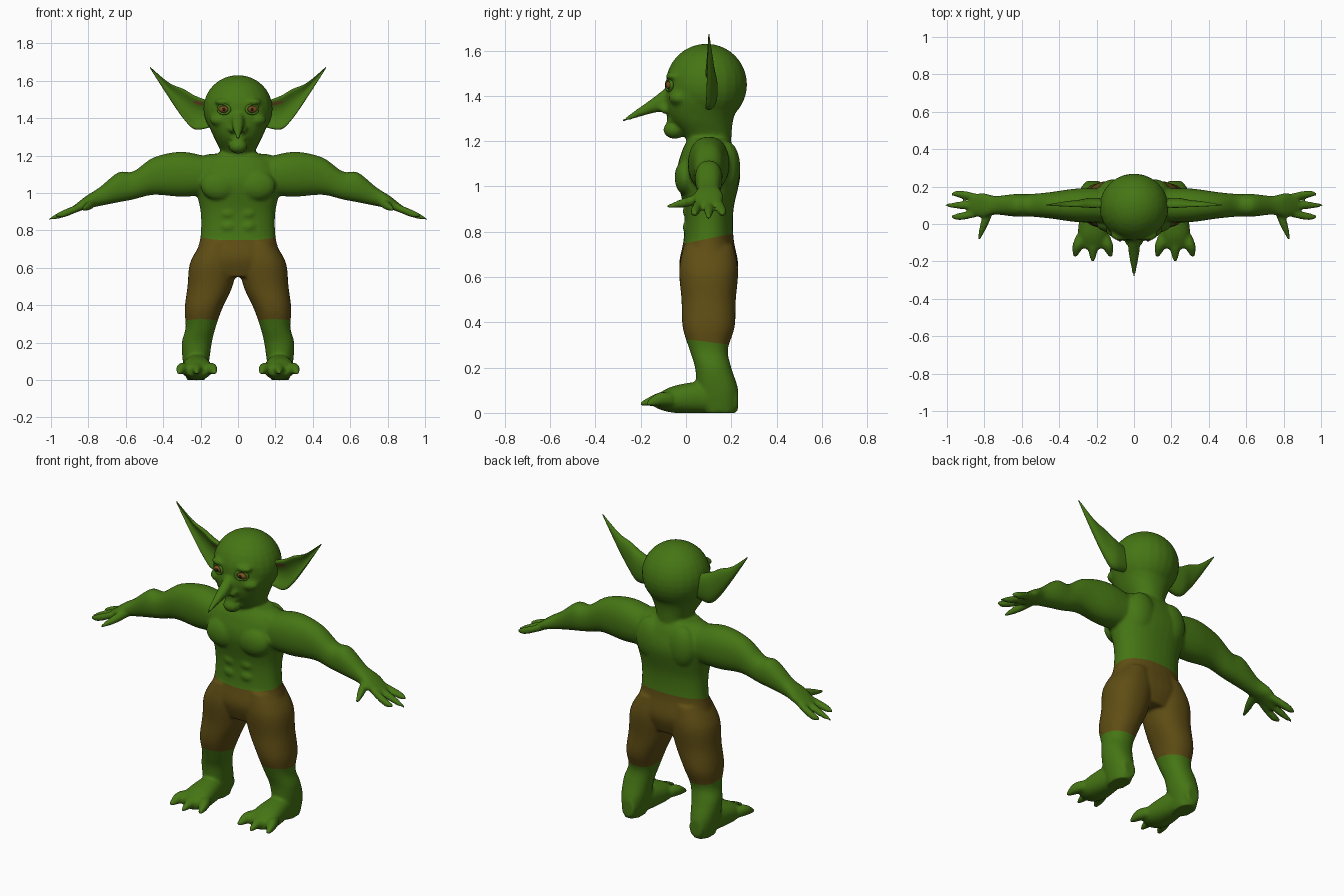
import bpy
import bmesh
import math
from mathutils import Matrix, Vector

if "Cube" in bpy.data.objects:
    bpy.data.objects.remove(bpy.data.objects["Cube"])

MID = .1  # depth of the body's centre line
X, Y, Z = range(3)


def material(name, red, green, blue):
    colour = (red, green, blue, 1)
    mat = bpy.data.materials.new(name)
    mat.use_nodes = True
    mat.diffuse_color = colour
    shader = mat.node_tree.nodes["Principled BSDF"]
    shader.inputs["Base Color"].default_value = colour
    shader.inputs["Roughness"].default_value = .8
    return mat


SKIN = material("green_skin", .06, .18, .007)
CLOTH = material("brown_cloth", .115, .075, .007)
INNER = material("inner_ear_brown", .15, .07, .015)
IRIS = material("amber_eye", .2, .08, .015)
PUPIL = material("dark_pupil", .015, .012, .005)


def spline(rows, steps=6):
    """Smooth interpolation through rows of numbers."""
    points = [Vector(row) for row in rows]
    before = [points[0]] + points[:-2]
    after = points[2:] + [points[-1]]
    result = []
    for a, b, c, d in zip(before, points, points[1:], after):
        for step in range(steps):
            t = step / steps
            result.append(b + (c - a) * t / 2 + (a - b * 2.5 + c * 2 - d / 2) * t ** 2
                          + (b * 3 - c * 3 + d - a) * t ** 3 / 2)
    return result + [points[-1]]


def loft(bm, axis, rows, side=1, segments=32, cupped=False):
    """Tube along an axis; each row holds a centre and two cross radii."""
    across, upward = [i for i in (X, Y, Z) if i != axis]
    rings = []
    for row in spline(rows):
        ring = []
        for k in range(segments):
            angle = math.tau * k / segments
            u, v = (math.copysign(abs(w) ** .9, w) for w in (math.cos(angle), math.sin(angle)))
            if cupped and u < 0:
                u *= 1 - 1.3 * u * u
            point = Vector(row[:3])
            point[across] += row[3] * u
            point[upward] += row[4] * v
            point.x *= side
            ring.append(bm.verts.new(point))
        rings.append(ring)
    for lower, upper in zip(rings, rings[1:]):
        for k in range(segments):
            bm.faces.new((lower[k - 1], lower[k], upper[k], upper[k - 1]))
    bm.faces.new(rings[0])
    bm.faces.new(rings[-1])


def claw(bm, axis, start, bend, tip, radius, side):
    """Finger or toe that narrows to a point."""
    loft(bm, axis, [(*start, radius, radius), (*bend, radius, radius), (*tip, radius / 3, radius / 3)],
         side, segments=16)


def ball(bm, centre, radii, side=1):
    place = Matrix.Translation((centre[X] * side, centre[Y], centre[Z]))
    bmesh.ops.create_uvsphere(bm, u_segments=24, v_segments=16, radius=1,
                              matrix=place @ Matrix.Diagonal((*radii, 1)))


def finish(bm, name, *materials):
    bmesh.ops.recalc_face_normals(bm, faces=bm.faces)
    mesh = bpy.data.meshes.new(name)
    bm.to_mesh(mesh)
    bm.free()
    for mat in materials:
        mesh.materials.append(mat)
    mesh.shade_smooth()
    part = bpy.data.objects.new(name, mesh)
    bpy.context.collection.objects.link(part)
    return part


bm = bmesh.new()

# Torso and hips
loft(bm, Z, [(0, MID, .55, .15, .1), (0, MID, .65, .22, .13), (0, MID, .77, .2, .11),
             (0, MID, .9, .2, .11), (0, MID, 1.05, .23, .14), (0, MID, 1.15, .21, .12),
             (0, MID, 1.21, .13, .09)])

# Cranium, jaw, neck, chin and lips
ball(bm, (0, .09, 1.45), (.185, .18, .18))
loft(bm, Z, [(0, MID, 1.15, .11, .1), (0, MID, 1.21, .09, .1), (0, .07, 1.3, .13, .14),
             (0, .08, 1.4, .17, .17), (0, .09, 1.5, .17, .16)])
ball(bm, (0, -.05, 1.25), (.05, .05, .04))
for height in (1.29, 1.31):
    ball(bm, (0, -.06, height), (.045, .025, .012))

# Long hooked nose
loft(bm, Y, [(0, -.05, 1.4, .03, .07), (0, -.14, 1.36, .03, .035), (0, -.28, 1.29, .006, .007)])

for side in (1, -1):
    # Nostril, brow and cheek
    ball(bm, (.03, -.09, 1.34), (.02, .025, .02), side)
    ball(bm, (.075, -.055, 1.487), (.05, .035, .02), side)
    ball(bm, (.09, -.03, 1.39), (.06, .045, .035), side)

    # Chest, back, shoulder slope and belly muscles
    ball(bm, (.1, 0, 1.04), (.1, .05, .08), side)
    ball(bm, (.1, .18, 1.08), (.09, .06, .12), side)
    ball(bm, (.12, MID, 1.16), (.11, .08, .05), side)
    for height in (.82, .89, .96):
        ball(bm, (.05, .02, height), (.05, .035, .035), side)

    # Arm from shoulder to palm
    loft(bm, X, [(.15, MID, 1.09, .09, .1), (.3, MID, 1.1, .09, .12), (.45, MID, 1.09, .07, .1),
                 (.56, MID, 1.04, .06, .075), (.64, MID, 1.03, .06, .08), (.74, MID, .98, .05, .05),
                 (.81, MID, .95, .065, .035), (.88, MID, .91, .05, .02)], side)

    # Leg from hip to heel
    loft(bm, Z, [(.11, MID, .74, .08, .11), (.13, MID, .63, .125, .13), (.15, MID, .5, .12, .12),
                 (.185, MID, .38, .1, .115), (.2, MID, .28, .08, .085), (.22, .12, .2, .08, .08),
                 (.225, .14, .1, .07, .09), (.225, .15, 0, .05, .07)], side)

    # Foot
    loft(bm, Y, [(.22, .23, .06, .04, .05), (.22, .1, .07, .06, .07),
                 (.22, -.05, .06, .08, .06), (.22, -.13, .05, .06, .03)], side)

    # Fingers and toes fan out around the middle one
    for fan in (-1, 0, 1):
        short = abs(fan)
        spread = MID + .06 * fan
        claw(bm, X, (.83, MID + .04 * fan, .93), (.93, spread, .89),
             (1.01 - .03 * short, spread, .86 + .02 * short), .02, side)
        claw(bm, Y, (.22 + .06 * fan, -.06, .06), (.22 + .08 * fan, -.12, .06),
             (.22 + .095 * fan, -.2 + .025 * short, .04), .03, side)
    claw(bm, Y, (.77, .08, .95), (.8, 0, .93), (.83, -.085, .91), .022, side)

# Fuse the parts into one skin
parts = finish(bm, "body_parts")
fuse = parts.modifiers.new("fuse", 'REMESH')
fuse.mode = 'VOXEL'
fuse.voxel_size = .009
soften = parts.modifiers.new("soften", 'SMOOTH')
soften.iterations = 4
fused = bpy.data.meshes.new_from_object(parts.evaluated_get(bpy.context.evaluated_depsgraph_get()))
bpy.data.objects.remove(parts)
bm = bmesh.new()
bm.from_mesh(fused)
bpy.data.meshes.remove(fused)

# Trousers: cut clean waist and hem lines, then colour between them
waist, waist_slope = .75, .2
hem, hem_slope = .325, -.12
for height, slope in ((waist, waist_slope), (hem, hem_slope)):
    bmesh.ops.bisect_plane(bm, geom=bm.verts[:] + bm.edges[:] + bm.faces[:],
                           plane_co=(0, 0, height), plane_no=(0, -slope, 1))
for face in bm.faces:
    c = face.calc_center_median()
    face.material_index = int(hem + hem_slope * c.y < c.z < waist + waist_slope * c.y)
finish(bm, "body", SKIN, CLOTH)

for side, label in ((1, "left"), (-1, "right")):
    # Pointed cupped ear with a coloured hollow
    bm = bmesh.new()
    loft(bm, X, [(.15, MID, 1.42, .035, .07), (.23, MID, 1.43, .04, .09), (.29, MID, 1.475, .03, .08),
                 (.37, MID, 1.55, .02, .04), (.47, MID, 1.67, .003, .004)], side, segments=48, cupped=True)
    for face in bm.faces:
        c = face.calc_center_median()
        out = abs(c.x)
        floor = 1.4 + max(0, out - .23)
        face.material_index = int(c.y < MID and .18 < out < .29 and floor < c.z < 1.49)
    finish(bm, label + "_ear", SKIN, INNER)

    # Eye, pupil and lid ring
    for name, mat, depth, radii in (("_eye", IRIS, -.066, (.03, .024, .02)),
                                    ("_pupil", PUPIL, -.089, (.009, .004, .009))):
        bm = bmesh.new()
        ball(bm, (.075, depth, 1.447), radii, side)
        finish(bm, label + name, mat)
    bpy.ops.mesh.primitive_torus_add(major_radius=.032, minor_radius=.008,
                                     location=(.075 * side, -.074, 1.447),
                                     rotation=(math.pi / 2, 0, .35 * side))
    lid = bpy.context.object
    lid.name = label + "_eyelid"
    lid.scale.y = .75
    lid.data.materials.append(SKIN)
    lid.data.shade_smooth()
